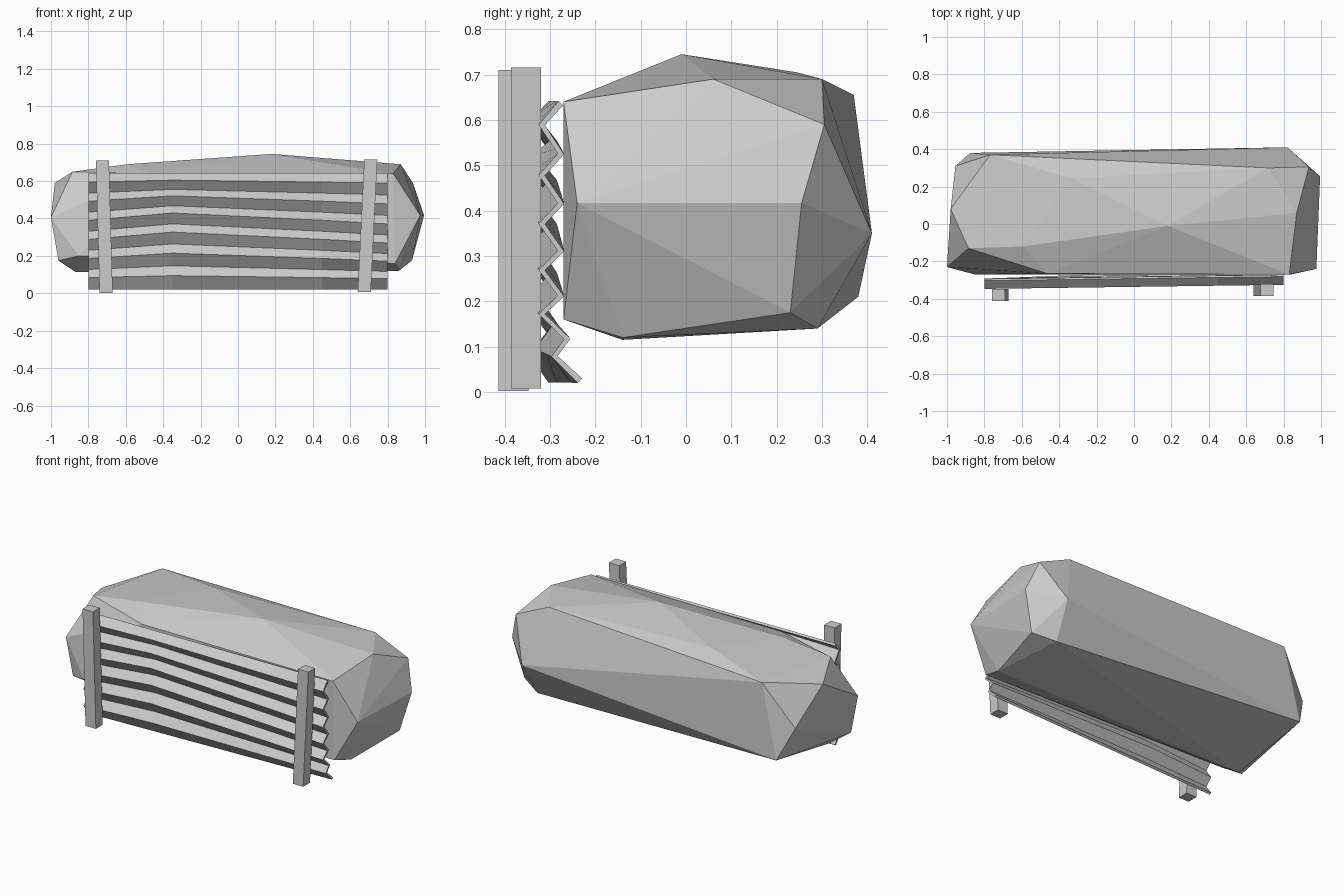
import bpy, bmesh, math
from mathutils import Vector

cube = bpy.data.objects.get("Cube")
if cube:
    bpy.data.objects.remove(cube, do_unlink=True)

grey = bpy.data.materials.new("plain_grey")
grey.use_nodes = True
colour = (0.6, 0.6, 0.6, 1)
grey.diffuse_color = colour
grey.node_tree.nodes["Principled BSDF"].inputs["Base Color"].default_value = colour


def make_object(name, bm):
    """Turn a bmesh into a flat shaded grey object."""
    bmesh.ops.recalc_face_normals(bm, faces=bm.faces)
    mesh = bpy.data.meshes.new(name)
    bm.to_mesh(mesh)
    bm.free()
    mesh.materials.append(grey)
    obj = bpy.data.objects.new(name, mesh)
    bpy.context.collection.objects.link(obj)
    return obj


# Faceted boulder-like body: convex skin around its corner points
right_end = [(.975, -.24, .417), (.995, .255, .417), (.87, .06, .69),
             (.935, .305, .59), (.83, -.27, .64), (.93, .23, .175),
             (.86, -.14, .12), (.84, -.27, .16)]
left_end = [(-1, -.23, .405), (-.98, .08, .59), (-.885, -.13, .65),
            (-.77, .37, .655), (-.955, .31, .4), (-.875, .38, .21),
            (-.87, -.14, .115), (-.96, -.22, .175), (-.85, -.27, .2)]
top_ridge = [(.18, -.01, .745), (-.59, -.12, .69), (-.335, .245, .705),
             (.715, .3, .69), (-.465, -.265, .64)]
back_edge = [(.82, .41, .35), (.8, .335, .22), (.8, .29, .14)]
body = bmesh.new()
for point in right_end + left_end + top_ridge + back_edge:
    body.verts.new(point)
hull = bmesh.ops.convex_hull(body, input=body.verts)
spare = {v for v in hull["geom_interior"] + hull["geom_unused"]
         if isinstance(v, bmesh.types.BMVert)}
bmesh.ops.delete(body, geom=list(spare), context="VERTS")
make_object("rock_body", body)

# Corrugated panel: zigzag profile swept along x with a slight bow
teeth = 6
pitch = 0.102
panel = bmesh.new()
columns = []
for x, bow in [(-.8, 0), (-.35, .04), (.45, 0), (.8, -.02)]:
    column = []
    for i in range(teeth * 2 + 1):
        ridge = i % 2
        z = .025 + pitch * i / 2 + .008 * ridge
        z += bow * math.sin(math.pi * i / (teeth * 2))
        slant = (x + .8) / 1.6
        y = -.298 + .022 * slant - .042 * ridge
        if i < 3:
            y += .014 * (3 - i) * slant
        column.append(panel.verts.new((x, y, z)))
    columns.append(column)
for a, b in zip(columns, columns[1:]):
    for i in range(teeth * 2):
        panel.faces.new((a[i], b[i], b[i + 1], a[i + 1]))
sheet = make_object("corrugated_panel", panel)
solid = sheet.modifiers.new("thickness", "SOLIDIFY")
solid.thickness = .014
solid.offset = 0


# Leaning square posts in front of the panel
def post(name, bottom, top):
    bm = bmesh.new()
    bmesh.ops.create_cube(bm, size=1)
    for v in bm.verts:
        base = Vector(top if v.co.z > 0 else bottom)
        v.co = base + Vector((v.co.x * .07, v.co.y * .066, 0))
    make_object(name, bm)


post("right_post", (-.705, -.38, .002), (-.725, -.38, .71))
post("left_post", (.675, -.353, .008), (.71, -.353, .716))
